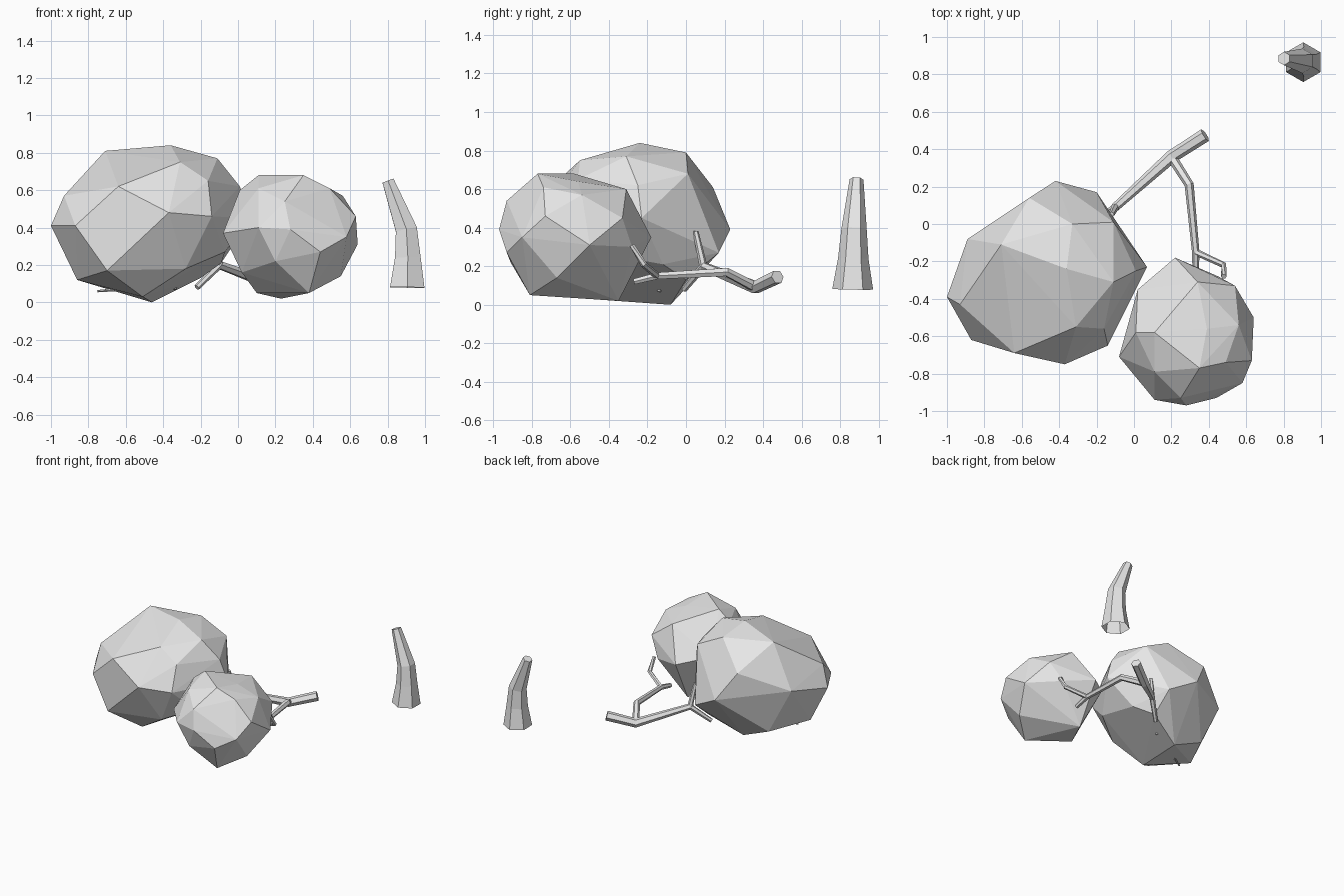
import bpy
import bmesh
import math
from mathutils import Vector

default_cube = bpy.data.objects.get("Cube")
if default_cube:
    bpy.data.objects.remove(default_cube, do_unlink=True)

# One plain grey for wood and leaves
grey = bpy.data.materials.new("plain_grey")
grey.use_nodes = True
colour = (0.8, 0.8, 0.8, 1.0)
grey.diffuse_color = colour
for node in grey.node_tree.nodes:
    if node.type == "BSDF_PRINCIPLED":
        node.inputs["Base Color"].default_value = colour


def finish(name, bm):
    """Turn a bmesh into a flat shaded object."""
    bmesh.ops.recalc_face_normals(bm, faces=bm.faces[:])
    mesh = bpy.data.meshes.new(name)
    bm.to_mesh(mesh)
    bm.free()
    mesh.materials.append(grey)
    obj = bpy.data.objects.new(name, mesh)
    bpy.context.scene.collection.objects.link(obj)
    return obj


def faceted_crown(name, corners):
    """Closed faceted clump wrapped around a few corner points."""
    bm = bmesh.new()
    for corner in corners:
        bm.verts.new(corner)
    bmesh.ops.convex_hull(bm, input=bm.verts[:])
    loose = [v for v in bm.verts if not v.link_faces]
    bmesh.ops.delete(bm, geom=loose, context="VERTS")
    return finish(name, bm)


def tapered_limb(name, path, radii, reference=Vector((0, 0, 1)), sides=6, open_base=False):
    """Tapered polygonal tube that follows a bent path."""
    points = [Vector(p) for p in path]
    last = len(points) - 1
    bm = bmesh.new()
    rings = []
    for i, (point, radius) in enumerate(zip(points, radii)):
        tangent = Vector()
        if i > 0:
            tangent += (point - points[i - 1]).normalized()
        if i < last:
            tangent += (points[i + 1] - point).normalized()
        tangent.normalize()
        across = tangent.cross(reference).normalized()
        up = across.cross(tangent)
        ring = []
        for k in range(sides):
            angle = math.tau * k / sides
            offset = across * math.cos(angle) + up * math.sin(angle)
            ring.append(bm.verts.new(point + offset * radius))
        rings.append(ring)
    for lower, upper in zip(rings, rings[1:]):
        for k in range(sides):
            n = (k + 1) % sides
            bm.faces.new((lower[k], lower[n], upper[n], upper[k]))
    if not open_base:
        bm.faces.new(rings[0])
    bm.faces.new(rings[-1])
    return finish(name, bm)


# Large leaf crown: upper, middle and lower corners
faceted_crown("large_crown", [
    (-.36, -.24, .84), (-.71, -.11, .81), (-.33, 0, .79), (-.11, -.31, .77),
    (-.31, -.55, .75), (-.11, .01, .68), (-.16, -.56, .65), (.01, -.25, .62),
    (-.64, -.69, .62), (-.56, .14, .61), (-.93, -.43, .57), (-.89, -.08, .47),
    (-.37, -.75, .48), (-.14, -.65, .46), (.07, -.23, .45),
    (-1, -.39, .41), (-.87, -.62, .41), (-.42, .23, .39),
    (-.07, -.45, .27), (-.2, .17, .27), (-.7, -.06, .1), (-.09, -.12, .21),
    (-.28, -.58, .18), (-.7, -.67, .17), (-.86, -.37, .12),
    (-.2, 0, .13), (-.51, -.5, .03), (-.46, -.08, 0),
])

# Small leaf crown
faceted_crown("small_crown", [
    (.11, -.58, .68), (.35, -.77, .68), (.34, -.31, .6), (.39, -.56, .64),
    (.49, -.74, .61), (.11, -.79, .61), (.01, -.58, .6), (.56, -.54, .57),
    (.25, -.93, .54), (.54, -.33, .45), (.64, -.5, .31), (.63, -.73, .46),
    (.28, -.97, .39), (.11, -.94, .4), (-.08, -.71, .37), (.02, -.35, .4),
    (.22, -.18, .35), (.45, -.28, .3), (.58, -.85, .35), (.44, -.93, .27),
    (.2, -.91, .22), (.02, -.7, .16), (.55, -.67, .14),
    (.38, -.81, .05), (.1, -.6, .05), (.23, -.35, .02),
])

# Fallen trunk, forking towards both crowns
trunk_bend = (.2, .36, .09)
large_fork = (-.1, .09, .2)
branch_tip = (-.12, .05, .38)
inner_fork = (-.3, -.1, .2)
small_fork = (.33, -.15, .15)
tapered_limb("fallen_trunk", [(.38, .475, .145), trunk_bend, large_fork],
             [.037, .035, .023])
tapered_limb("large_crown_branch", [large_fork, branch_tip], [.021, .015])
tapered_limb("large_crown_twig", [large_fork, (-.22, -.01, .08)], [.021, .016])
tapered_limb("small_crown_branch",
             [trunk_bend, (.295, .21, .17), small_fork, (.33, -.27, .12)],
             [.027, .025, .02, .017])
tapered_limb("small_crown_twig",
             [small_fork, (.48, -.22, .21), (.48, -.28, .31)],
             [.018, .017, .015])

# Thin twigs whose tips poke out under the large crown
tapered_limb("inner_branch", [branch_tip, inner_fork, (-.62, -.3, .07), (-.75, -.37, .06)],
             [.013, .012, .01, .007])
tapered_limb("inner_twig", [inner_fork, (-.34, -.14, .07)], [.013, .011])

# Standing stump with a flared hollow foot and a leaning top
tapered_limb("standing_stump",
             [(.905, .865, .08), (.908, .868, .24), (.9, .872, .39), (.802, .885, .65)],
             [.106, .079, .066, .036], reference=Vector((1, 0, 0)), open_base=True)
